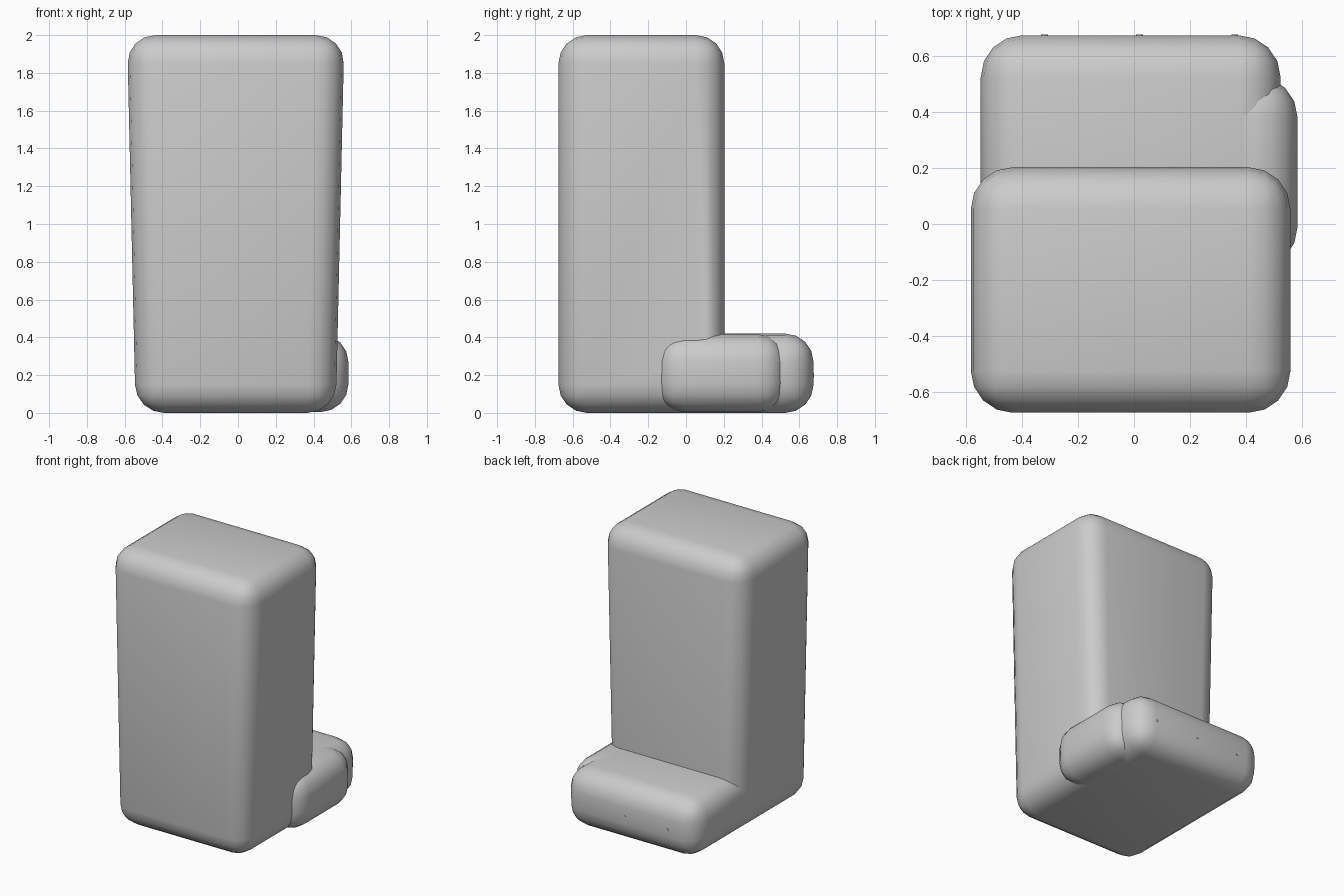
import bpy, bmesh

if "Cube" in bpy.data.objects:
    bpy.data.objects.remove(bpy.data.objects["Cube"])

CX = -0.012      # centre line of the main body
R = 0.15         # edge rounding


def finish(bm, name, round_edges=True):
    bmesh.ops.recalc_face_normals(bm, faces=bm.faces[:])
    if round_edges:
        # round only the outward edges, leaving inner corners crisp
        edges = [e for e in bm.edges if e.is_convex]
        bmesh.ops.bevel(bm, geom=edges, offset=R, offset_type='OFFSET', segments=4,
                        profile=0.5, affect='EDGES', clamp_overlap=False)
    bmesh.ops.recalc_face_normals(bm, faces=bm.faces[:])
    me = bpy.data.meshes.new(name)
    bm.to_mesh(me)
    bm.free()
    ob = bpy.data.objects.new(name, me)
    bpy.context.collection.objects.link(ob)
    bpy.ops.object.select_all(action='DESELECT')
    ob.select_set(True)
    bpy.context.view_layer.objects.active = ob
    bpy.ops.object.shade_smooth_by_angle(angle=0.7)
    return ob


def extruded(name, profile, left, right):
    """Side profile in (y, z) spanned between x = left(z) and x = right(z)."""
    bm = bmesh.new()
    a = [bm.verts.new((left(z), y, z)) for y, z in profile]
    b = [bm.verts.new((right(z), y, z)) for y, z in profile]
    bm.faces.new(a)
    bm.faces.new(b[::-1])
    n = len(profile)
    for i in range(n):
        j = (i + 1) % n
        bm.faces.new((a[i], b[i], b[j], a[j]))
    bm.normal_update()
    return finish(bm, name)


# L-shaped body: tall block widening upward, with a low step at the back
half = lambda z: 0.53 + 0.0225 * z
extruded("body_with_step",
         [(-0.675, 0), (0.675, 0), (0.675, 0.42), (0.203, 0.42), (0.203, 2), (-0.675, 2)],
         lambda z: CX - half(z), lambda z: CX + half(z))

# Rounded pad bulging from the right side
extruded("side_pad",
         [(-0.16, 0.004), (0.53, 0.004), (0.53, 0.417), (-0.16, 0.417)],
         lambda z: 0.1, lambda z: 0.585)

# Three small studs on the end of the step
for i in range(3):
    bm = bmesh.new()
    bmesh.ops.create_cone(bm, cap_ends=True, segments=12, radius1=0.012, radius2=0.012, depth=0.02)
    for v in bm.verts:
        x, y, z = v.co
        v.co = (x + 0.02 + (i - 1) * 0.34, 0.667 + z, y + 0.2)
    finish(bm, f"stud_{i + 1}", round_edges=False)
